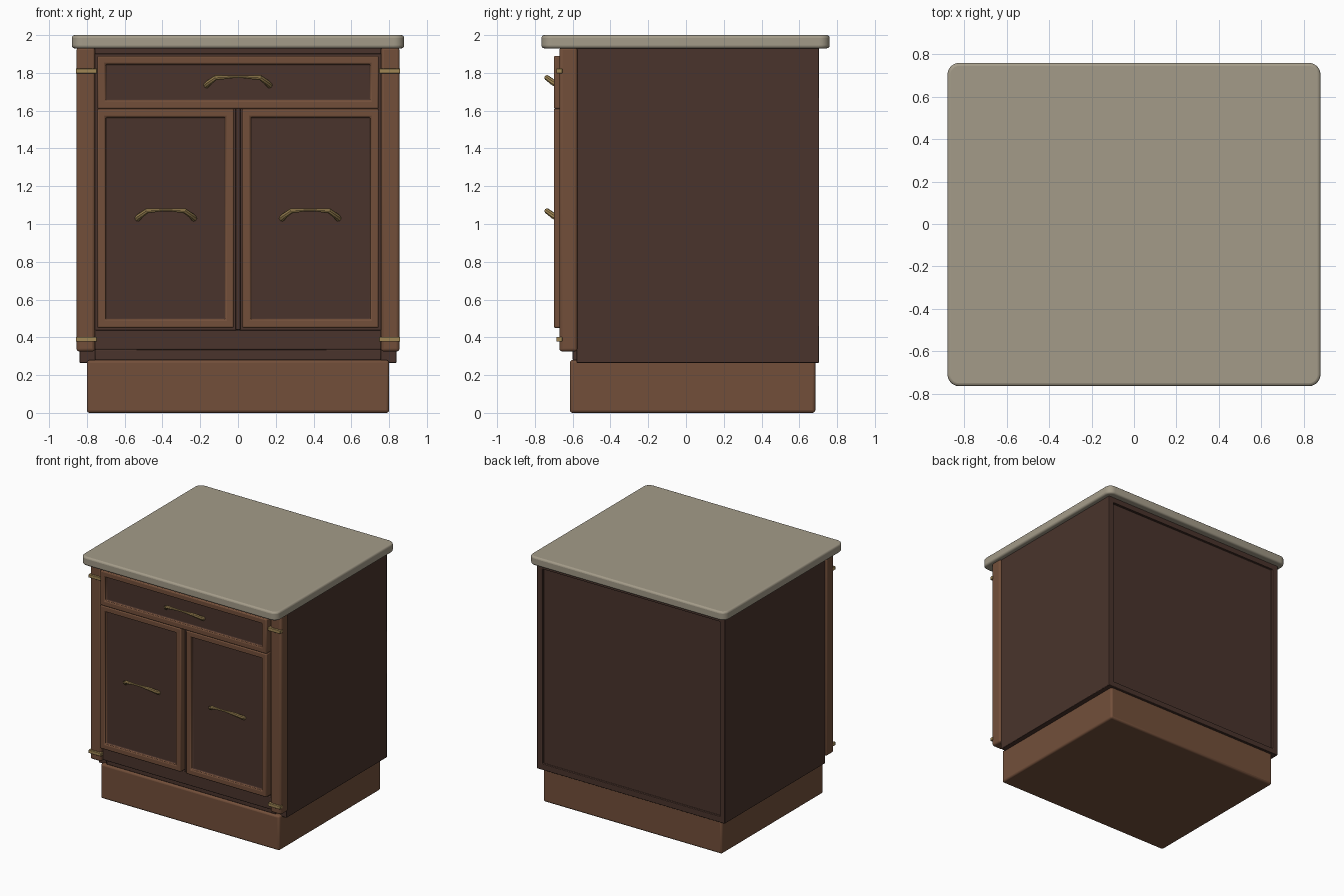
import bpy, bmesh
from math import radians
from mathutils import Vector

if "Cube" in bpy.data.objects:
    bpy.data.objects.remove(bpy.data.objects["Cube"])


def material(name, rgb):
    m = bpy.data.materials.new(name)
    m.diffuse_color = (*rgb, 1)
    m.use_nodes = True
    m.node_tree.nodes["Principled BSDF"].inputs["Base Color"].default_value = m.diffuse_color
    return m


WOOD = material("brown_wood", (0.17, 0.078, 0.042))
DARK = material("dark_wood", (0.068, 0.034, 0.025))
STONE = material("stone", (0.37, 0.33, 0.25))
BRASS = material("brass", (0.35, 0.24, 0.09))


def finish(bm, name, mats, bevel=0, segments=2):
    bmesh.ops.recalc_face_normals(bm, faces=bm.faces)
    mesh = bpy.data.meshes.new(name)
    bm.to_mesh(mesh)
    bm.free()
    ob = bpy.data.objects.new(name, mesh)
    bpy.context.collection.objects.link(ob)
    for m in mats:
        mesh.materials.append(m)
    if bevel:
        mod = ob.modifiers.new("bevel", 'BEVEL')
        mod.width, mod.segments = bevel, segments
        mod.limit_method = 'ANGLE'
    bpy.ops.object.select_all(action='DESELECT')
    bpy.context.view_layer.objects.active = ob
    ob.select_set(True)
    bpy.ops.object.shade_smooth_by_angle(angle=radians(35))
    return ob


def cuboid(x, y, z):
    bm = bmesh.new()
    bmesh.ops.create_cube(bm, size=1)
    for v in bm.verts:
        v.co = Vector([(a + b) / 2 + c * (b - a) for (a, b), c in zip((x, y, z), v.co)])
    return bm


def box(name, x, y, z, mat, bevel=0.0, segments=2):
    return finish(cuboid(x, y, z), name, [mat], bevel, segments)


def panelled(name, x, y, z, side, width, depth, mats, bevel):
    """Box whose face on the given y side carries a recessed panel."""
    bm = cuboid(x, y, z)
    bm.normal_update()
    face = next(f for f in bm.faces if f.normal.y * side > 0.9)
    bmesh.ops.inset_region(bm, faces=[face], thickness=width)
    lip = bmesh.ops.extrude_face_region(bm, geom=[face])
    inner = next(g for g in lip['geom'] if isinstance(g, bmesh.types.BMFace))
    bmesh.ops.translate(bm, vec=(0, -side * depth, 0),
                        verts=inner.verts)
    inner.material_index = 1
    if face.is_valid:
        bmesh.ops.delete(bm, geom=[face], context='FACES_ONLY')
    return finish(bm, name, mats, bevel)


def handle(name, cx, cz, half):
    """Tilted bar: thin in the middle, thick at the shoulders, bent back at the ends."""
    half_path = [(half, -0.675, -0.042, 0.016), (half - 0.012, -0.70, -0.028, 0.016),
                 (half - 0.05, -0.737, 0.0, 0.014), (0.025, -0.741, 0.004, 0.007)]
    path = half_path + [(-x, y, z, r) for x, y, z, r in reversed(half_path)]
    pts = [Vector((cx + x, y, cz + z)) for x, y, z, _ in path]
    bm = bmesh.new()
    rings = []
    for i, p in enumerate(pts):
        t = (pts[min(i + 1, len(pts) - 1)] - pts[max(i - 1, 0)]).normalized()
        u = t.cross(Vector((0, -0.75, 0.65))).normalized()
        w = t.cross(u)
        r = path[i][3]
        rings.append([bm.verts.new(p + u * r * a + w * r * b) for a, b in
                      ((1, 0), (.7, .7), (0, 1), (-.7, .7), (-1, 0), (-.7, -.7), (0, -1), (.7, -.7))])
    for a, b in zip(rings, rings[1:]):
        for k in range(8):
            bm.faces.new((a[k], a[(k + 1) % 8], b[(k + 1) % 8], b[k]))
    bm.faces.new(rings[0])
    bm.faces.new(rings[-1])
    finish(bm, name, [BRASS])


# Plinth and carcass, with a recessed back panel
box("plinth", (-0.8, 0.8), (-0.615, 0.685), (0, 0.28), WOOD, 0.015, 3)
panelled("carcass", (-0.84, 0.84), (-0.58, 0.705), (0.265, 1.935), 1, 0.065, 0.02, [DARK, DARK], 0.004)

# Worktop: rounded corners in plan, then softened edges
bm = cuboid((-0.88, 0.88), (-0.765, 0.76), (1.93, 2.0))
uprights = [e for e in bm.edges if abs(e.verts[0].co.z - e.verts[1].co.z) > 0.01]
bmesh.ops.bevel(bm, geom=uprights, offset=0.055, segments=6, profile=0.5, affect='EDGES')
finish(bm, "worktop", [STONE], 0.014, 3)

# Face frame behind the doors
box("front_core", (-0.76, 0.76), (-0.635, -0.57), (0.335, 1.935), DARK)
box("bottom_rail", (-0.757, 0.757), (-0.65, -0.57), (0.335, 0.44), DARK, 0.005)
box("lower_strip", (-0.757, 0.757), (-0.6, -0.57), (0.28, 0.335), DARK, 0.004)
box("top_rail", (-0.757, 0.757), (-0.65, -0.57), (1.9, 1.935), DARK, 0.005)
box("centre_stile", (-0.014, 0.014), (-0.66, -0.57), (0.44, 1.62), DARK, 0.004)

# Drawer front
panelled("drawer_front", (-0.745, 0.745), (-0.7, -0.63), (1.61, 1.89), -1, 0.062, 0.022, [WOOD, DARK], 0.008)
handle("drawer_handle", 0, 1.775, 0.168)

# Mirrored pilasters, doors, handles and brass bands
for s, side in ((-1, "left"), (1, "right")):
    def span(a, b):
        return tuple(sorted((s * a, s * b)))
    box(side + "_pilaster", span(0.757, 0.855), (-0.67, -0.575), (0.325, 1.935), WOOD, 0.015, 3)
    panelled(side + "_door", span(0.022, 0.745), (-0.7, -0.63), (0.45, 1.61), -1, 0.063, 0.022, [WOOD, DARK], 0.008)
    handle(side + "_door_handle", s * 0.382, 1.07, 0.15)
    for z, level in ((0.39, "lower"), (1.81, "upper")):
        box(f"{side}_{level}_band", span(0.747, 0.858), (-0.686, -0.655), (z - 0.013, z + 0.013), BRASS, 0.003)
